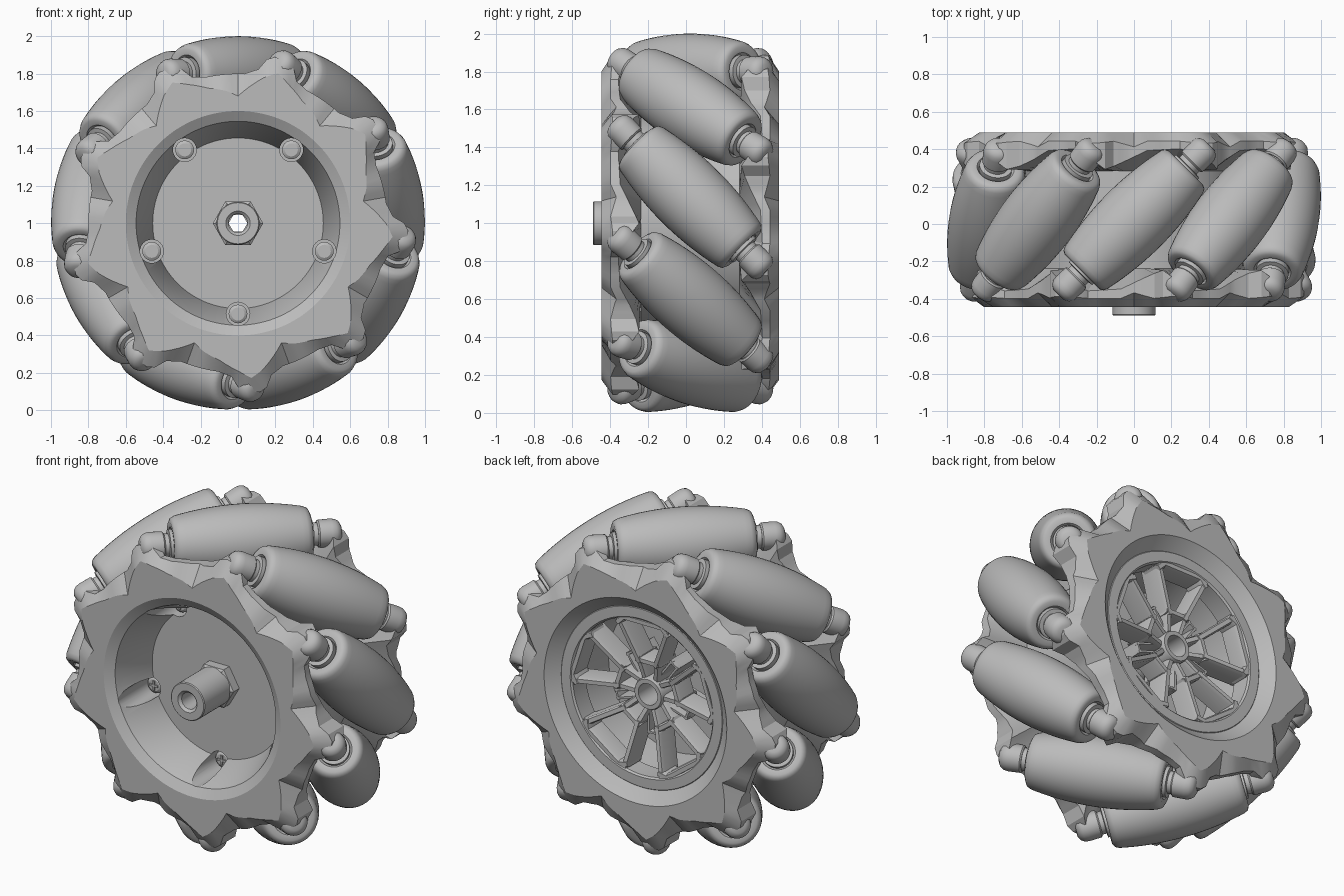
import bpy, bmesh
from math import sin, cos, pi, radians
from mathutils import Matrix, Vector

cube = bpy.data.objects.get("Cube")
if cube:
    bpy.data.objects.remove(cube)

MID = 0.0225          # middle plane of the wheel
FACE = 0.4675         # half width of the rim
COUNT = 9             # rollers
STEP = 360 / COUNT
CENTRE = Matrix.Translation((0, 0, 1))
ALONG_Y = CENTRE @ Matrix(((1, 0, 0, 0), (0, 0, 1, 0), (0, 1, 0, 0), (0, 0, 0, 1)))

grey = bpy.data.materials.new("plain grey")
grey.use_nodes = True
colour = (0.5, 0.5, 0.5, 1)
grey.diffuse_color = colour
grey.node_tree.nodes["Principled BSDF"].inputs["Base Color"].default_value = colour


def shade(me, angle):
    me.shade_smooth()
    me.set_sharp_from_angle(angle=radians(angle))


def finish(name, bm, matrix, angle=30):
    bm.transform(matrix)
    bmesh.ops.recalc_face_normals(bm, faces=bm.faces)
    me = bpy.data.meshes.new(name)
    bm.to_mesh(me)
    bm.free()
    me.materials.append(grey)
    shade(me, angle)
    ob = bpy.data.objects.new(name, me)
    bpy.context.scene.collection.objects.link(ob)
    return ob


def loft(bm, rings, closed):
    """Skin a stack of point rings; closed joins last to first, else caps."""
    loops = [[bm.verts.new(p) for p in ring] for ring in rings]
    n = len(loops[0])
    pairs = list(zip(loops, loops[1:]))
    if closed:
        pairs.append((loops[-1], loops[0]))
    else:
        bm.faces.new(loops[0])
        bm.faces.new(loops[-1])
    for a, b in pairs:
        for i in range(n):
            j = (i + 1) % n
            bm.faces.new((a[i], a[j], b[j], b[i]))


def turn(bm, profile, segs=48, closed=False, at=(0, 0)):
    """Lathe (radius, height) pairs about z."""
    angles = [2 * pi * i / segs for i in range(segs)]
    loft(bm, [[(at[0] + r * cos(t), at[1] + r * sin(t), a) for t in angles]
              for r, a in profile], closed)


def lathe(name, profile, segs=48):
    bm = bmesh.new()
    turn(bm, profile, segs, True)
    return finish(name, bm, ALONG_Y)


def bar(bm, p, q, width, depth, top_p, top_q, taper=0.6):
    """Tapered bar between two points, its top sloping from top_p to top_q."""
    p, q = Vector(p), Vector(q)
    d = (q - p).normalized()
    side = Vector((-d.y, d.x)) * width / 2
    p, q = p - d * width / 2, q + d * width / 2
    rings = []
    for k, drop in ((1, depth), (1, depth * 0.15), (taper, 0)):
        corners = [(p - side * k, top_p), (q - side * k, top_q),
                   (q + side * k, top_q), (p + side * k, top_p)]
        rings.append([(c.x, c.y, top - drop) for c, top in corners])
    loft(bm, rings, False)


def lookup(table, x):
    """Straight-line interpolation in a table, or a plain constant."""
    if not isinstance(table, list):
        return table
    for (x0, v0), (x1, v1) in zip(table, table[1:]):
        if x <= x1:
            return v0 + (v1 - v0) * (x - x0) / (x1 - x0)
    return table[-1][1]


# Toothed rim: tables give values by degrees away from a tooth tip
edge = [(-20, .80), (-12.5, .80), (-7.5, .82), (-5, .875), (-2.5, .905), (2.5, .91), (5, .89),
        (7.5, .83), (12.5, .80), (20, .80)]
crest = [(-20, .71), (-12.5, .74), (-5, .79), (0, .83), (5, .79), (15, .68), (20, .71)]
front_h = [(-20, .42), (-7.5, .42), (-2.5, .41), (2.5, .41), (7.5, .42), (15, .39), (20, .42)]
back_h = [(-20, .37), (-7.5, .38), (-2.5, .34), (2.5, .30), (5, .27), (12.5, .32), (20, .37)]
flank = [(.58, .26), (edge, back_h), (edge, front_h), (crest, FACE)]
sections = [(-1, r, h) for r, h in [(.455, .2), (.545, .435), (.60, FACE)] + flank[::-1]]
sections += [(1, r, h) for r, h in flank + [(.62, FACE), (.55, .405), (.5, .37), (.455, .08)]]
rings = []
for side, radius, height in sections:
    ring = []
    for i in range(144):
        deg = 2.5 * i
        off = (deg - 115 if side < 0 else 65 - deg)
        off = (off + STEP / 2) % STEP - STEP / 2
        r, t = lookup(radius, off), radians(deg)
        ring.append((r * cos(t), r * sin(t), MID + side * lookup(height, off)))
    rings.append(ring)
bm = bmesh.new()
loft(bm, rings, True)
rim = finish("toothed_rim", bm, ALONG_Y)

# Hub disc, nut and hollow shaft
disc = lathe("hub_disc", [(.05, -.18), (.46, -.18), (.47, .1), (.05, .1)], 96)
lathe("hex_nut", [(.05, -.17), (.135, -.17), (.135, -.235), (.12, -.245), (.05, -.245)], 6)
lathe("front_shaft", [(.05, -.2), (.115, -.2), (.115, -.485), (.11, -.49), (.065, -.49), (.05, -.475)])
lathe("rear_hub", [(.065, .05), (.1, .05), (.095, .36), (.09, .37), (.065, .37)])
lathe("spoke_ring", [(.475, .3), (.555, .3), (.555, .42), (.545, .43), (.485, .43), (.475, .42)], 96)

# Sunken screws, with pockets cut in the front cone and the disc
fifths = [radians(-90 + 72 * k) for k in range(5)]
pockets, screws = bmesh.new(), bmesh.new()
for t in fifths:
    x, y = .485 * cos(t), .485 * sin(t)
    turn(pockets, [(.063, -.6), (.063, -.11)], 24, at=(x, y))
    turn(screws, [(.05, -.1), (.05, -.145), (.035, -.155)], 24, at=(x, y))
    for dx, dy in ((.022, 0), (0, .022)):
        bar(screws, (x - dx, y - dy), (x + dx, y + dy), .012, -.015, -.163, -.163, 1)
finish("screws", screws, ALONG_Y)
cutter = finish("pocket_cutter", pockets, ALONG_Y)
cutter.hide_render = True
for target in (rim, disc):
    cut = target.modifiers.new("pockets", 'BOOLEAN')
    cut.operation = 'DIFFERENCE'
    cut.object = cutter
    view = bpy.context.evaluated_depsgraph_get()
    target.data = bpy.data.meshes.new_from_object(target.evaluated_get(view))
    target.modifiers.clear()
    shade(target.data, 22)
bpy.data.objects.remove(cutter)


# Rear spokes: five dished loops with a slotted rib between each pair
def polar(r, s, a):
    return (r * cos(a) - s * sin(a), r * sin(a) + s * cos(a))


bm = bmesh.new()
for t in fifths:
    u = t + pi
    for s in (-1, 1):
        bar(bm, polar(.1, .04 * s, u), polar(.2, .06 * s, u), .04, .16, .35, .38)
        bar(bm, polar(.2, .06 * s, u), polar(.43, .16 * s, u), .04, .14, .38, .425)
        bar(bm, polar(.43, .16 * s, u), polar(.46, .13 * s, u), .04, .12, .425, .425)
        bar(bm, polar(.09, .024 * s, t), polar(.25, .024 * s, t), .02, .2, .33, .33)
    bar(bm, polar(.46, -.13, u), polar(.46, .13, u), .04, .12, .425, .425)
    bar(bm, polar(.2, -.06, u), polar(.2, .06, u), .04, .14, .38, .38)
    bar(bm, polar(.25, -.024, t), polar(.25, .024, t), .02, .2, .33, .33)
finish("rear_spokes", bm, ALONG_Y)

# One roller at the top, its axis slanted 45 degrees, then copied around
slant = (Matrix.Translation((0, MID, .8)) @ Matrix.Rotation(radians(45), 4, 'Z')
         @ Matrix.Rotation(radians(90), 4, 'Y'))
body = [(.2 - .3 * s * s, s) for s in [-.36 + .72 * i / 24 for i in range(25)]]
body = ([(.08, -.365), (.1, -.39), (.13, -.393), (.15, -.383)] + body
        + [(.15, .383), (.13, .393), (.1, .39), (.08, .365)])
axle = [(.06, .3), (.088, .37), (.088, .405), (.065, .408), (.065, .46)]
knuckle = [(.07, .432), (.078, .44), (.08, .51), (.076, .535), (.064, .555), (.04, .568)]
parts = [("roller", [body]),
         ("roller_axle", [axle, [(r, -a) for r, a in axle]]),
         ("arm_knuckle", [knuckle, [(r, -a) for r, a in knuckle]])]
for name, profiles in parts:
    bm = bmesh.new()
    for profile in profiles:
        turn(bm, profile, 40)
    first = finish(name, bm, slant, 40)
    for k in range(COUNT):
        ob = first if k == 0 else first.copy()
        if k:
            bpy.context.scene.collection.objects.link(ob)
        ob.matrix_world = CENTRE @ Matrix.Rotation(radians(STEP * k), 4, 'Y')
